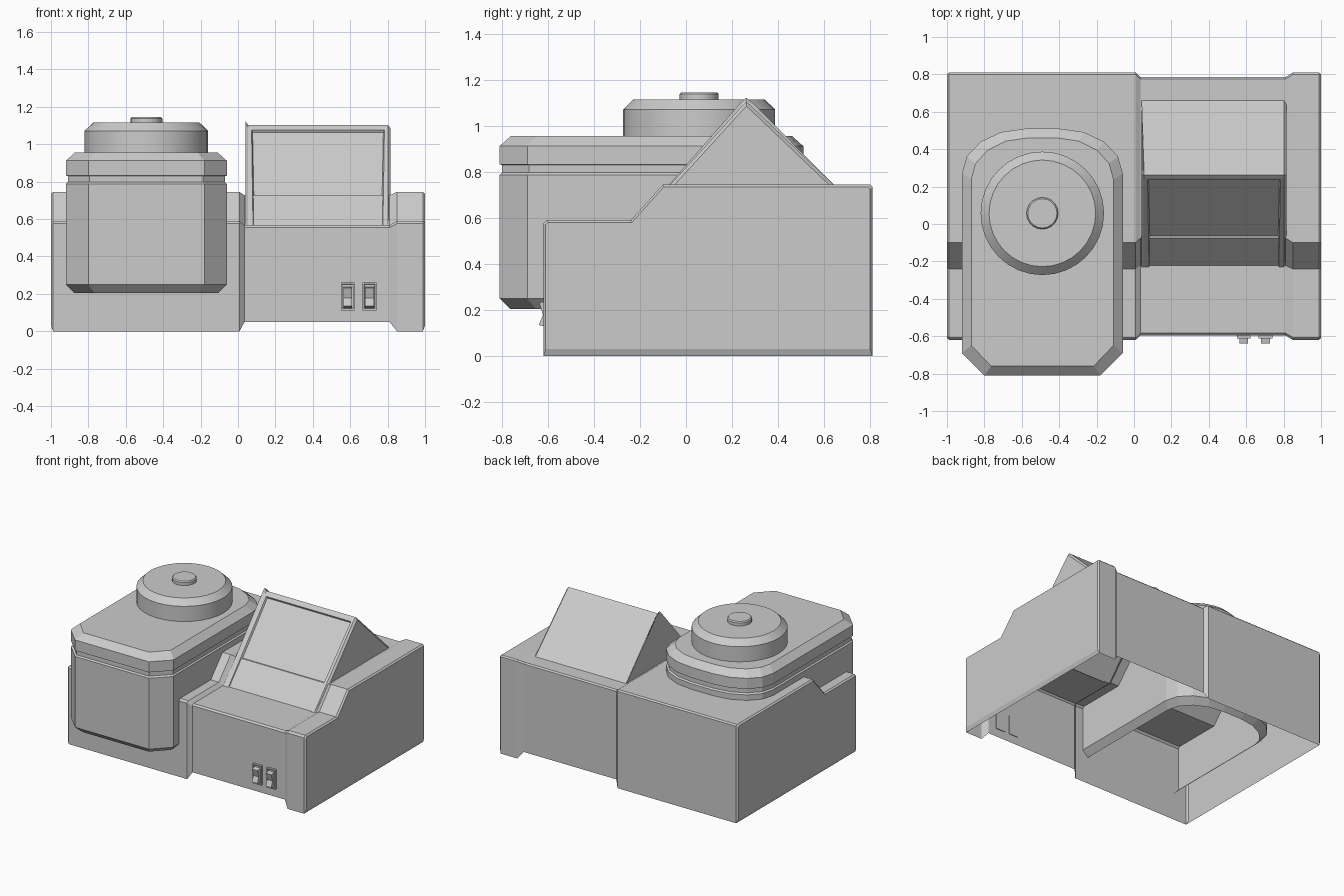
import bpy, bmesh, math
from mathutils import Vector

if "Cube" in bpy.data.objects:
    bpy.data.objects.remove(bpy.data.objects["Cube"])

grey = bpy.data.materials.new("light grey")
grey.diffuse_color = (0.6, 0.6, 0.6, 1)
grey.use_nodes = True
grey.node_tree.nodes["Principled BSDF"].inputs["Base Color"].default_value = grey.diffuse_color


def finish(name, bm):
    me = bpy.data.meshes.new(name)
    bmesh.ops.recalc_face_normals(bm, faces=bm.faces)
    bm.to_mesh(me)
    bm.free()
    me.materials.append(grey)
    ob = bpy.data.objects.new(name, me)
    bpy.context.collection.objects.link(ob)
    return ob


def loft(rings, closed=True, cap_start=True, cap_end=True):
    """Skin a list of point rings."""
    bm = bmesh.new()
    vs = [[bm.verts.new(p) for p in r] for r in rings]
    n = len(rings[0])
    for a, b in zip(vs, vs[1:]):
        for i in range(n if closed else n - 1):
            j = (i + 1) % n
            bm.faces.new((a[i], a[j], b[j], b[i]))
    if cap_start:
        bm.faces.new(vs[0])
    if cap_end:
        bm.faces.new(vs[-1])
    return bm, vs


# Housing: side profiles (y, z) skinned along x, open underneath
outer = [(-.62, 0), (-.62, .575), (-.607, .59), (-.24, .59), (-.10, .745),
         (.80, .745), (.81, .735), (.81, 0)]
inner = [(-.595, .05), (-.595, .555), (-.583, .567), (-.222, .567),
         (-.075, .727), (.775, .727), (.785, .717), (.785, .05)]
end = [(-.61, .03), (-.61, .57), (-.60, .58), (-.236, .58), (-.096, .735),
       (.79, .735), (.80, .725), (.80, .03)]
stations = [(-1, end), (-.988, outer), (.008, outer), (.035, inner),
            (.81, inner), (.85, outer), (.988, outer), (1, end)]
bm, vs = loft([[(x, y, z) for y, z in p] for x, p in stations], closed=False)
for a, b in ((0, 1), (6, 7)):  # sloped lower lip of both side walls
    bm.faces.new((vs[a][0], vs[a][-1], vs[b][-1], vs[b][0]))
finish("housing", bm)

# Container footprint: chamfered front, rounded back
CX, CY, HX, HY = -.49, -.15, .43, .66
half = [(.31, -.66), (.43, -.54)]
for i in range(5):
    t = math.radians(90 * i / 4)
    half.append((.09 + .34 * math.cos(t), .42 + .24 * math.sin(t)))
foot = half + [(-x, y) for x, y in reversed(half)]


def foot_ring(z, d):
    sx, sy = 1 - d / HX, 1 - d / HY
    return [(CX + x * sx, CY + y * sy, z) for x, y in foot]


# Container body, with its floor only where it overhangs the housing
bm, vs = loft([foot_ring(z, d) for z, d in
               ((.205, .045), (.25, 0), (.787, 0), (.797, .01), (.83, .01))],
              cap_end=False)
floor = [f for f in bm.faces if all(v.co.z < .21 for v in f.verts)]
geom = floor + list(floor[0].edges) + list(floor[0].verts)
bmesh.ops.bisect_plane(bm, geom=geom, plane_co=(0, -.62, 0), plane_no=(0, 1, 0))
hidden = [f for f in bm.faces if all(v.co.z < .21 for v in f.verts)
          and f.calc_center_median().y > -.62]
bmesh.ops.delete(bm, geom=hidden, context='FACES_ONLY')
finish("container_body", bm)

# Container lid
bm, vs = loft([foot_ring(z, d) for z, d in
               ((.83, .01), (.832, 0), (.912, 0), (.957, .05))], cap_start=False)
finish("container_lid", bm)


def turned(name, profile, n):
    """Round part from (radius, z) pairs around the cap axis."""
    bm, vs = loft([[(CX + r * math.cos(2 * math.pi * i / n),
                     .057 + r * math.sin(2 * math.pi * i / n), z)
                    for i in range(n)] for r, z in profile], cap_start=False)
    ob = finish(name, bm)
    bpy.context.view_layer.objects.active = ob
    ob.select_set(True)
    bpy.ops.object.shade_smooth_by_angle(angle=math.radians(20))
    ob.select_set(False)


turned("round_cap", [(.33, .95), (.33, 1.072), (.285, 1.115)], 32)
turned("cap_knob", [(.085, 1.11), (.085, 1.138), (.078, 1.146)], 20)

# Display wedge with a recessed screen
wedge = [(-.23, .567), (.247, 1.09), (.262, 1.104), (.28, 1.09), (.665, .722)]
wedge += [(-.07, .722)]
bm, vs = loft([[(x, y, z) for y, z in wedge] for x in (.04, .815)])
bm.faces.ensure_lookup_table()
bottom = [f for f in bm.faces if len(f.verts) == 4
          and all(v.co.z < .73 for v in f.verts)]
bmesh.ops.delete(bm, geom=bottom, context='FACES_ONLY')
rims = [e for e in bm.edges if abs(e.verts[0].co.x - e.verts[1].co.x) < .001
        and max(v.co.z for v in e.verts) > 1 and len(e.link_faces) == 2]
bmesh.ops.bevel(bm, geom=rims, offset=.014, segments=1, affect='EDGES')
bmesh.ops.recalc_face_normals(bm, faces=bm.faces)
face = max((f for f in bm.faces if f.normal.y < -.5), key=lambda f: f.calc_area())
if face.normal.z < 0:
    bmesh.ops.reverse_faces(bm, faces=bm.faces)
bmesh.ops.inset_region(bm, faces=[face], thickness=.026)
bmesh.ops.inset_region(bm, faces=[face], thickness=.008, depth=-.014)
finish("display_wedge", bm)

# Two rocker switches, each a recessed bezel and a bent rocker
rocker = [(-.59, .24), (-.638, .232), (-.622, .178), (-.64, .135), (-.59, .122)]
for side, x in (("left", .587), ("right", .703)):
    bm = bmesh.new()
    bmesh.ops.create_cube(bm, size=1)
    for v in bm.verts:
        v.co = Vector((x + v.co.x * .074, -.601 + v.co.y * .022, .186 + v.co.z * .148))
    face = min(bm.faces, key=lambda f: f.calc_center_median().y)
    bmesh.ops.inset_region(bm, faces=[face], thickness=.012)
    bmesh.ops.inset_region(bm, faces=[face], thickness=.002, depth=-.01)
    finish(side + "_switch_bezel", bm)
    bm, vs = loft([[(x + s * .023, y, z) for y, z in rocker] for s in (-1, 1)])
    finish(side + "_switch_rocker", bm)
